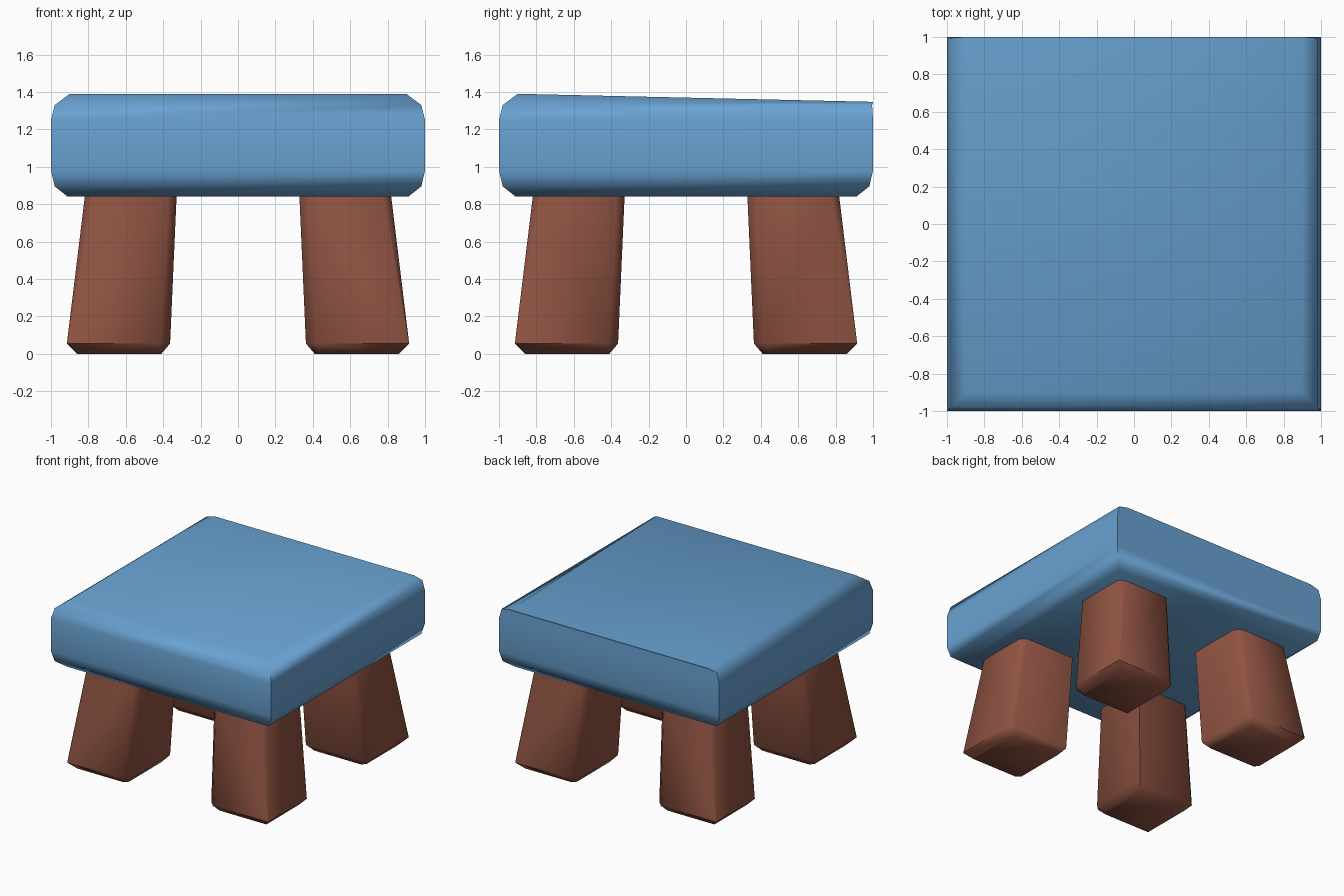
import bpy, bmesh, math

if "Cube" in bpy.data.objects:
    bpy.data.objects.remove(bpy.data.objects["Cube"])


def material(name, rgb):
    m = bpy.data.materials.new(name)
    m.diffuse_color = (*rgb, 1)
    m.use_nodes = True
    m.node_tree.nodes["Principled BSDF"].inputs["Base Color"].default_value = m.diffuse_color
    return m


def loft(name, rings, mat, angle):
    """Skin a stack of equal-length vertex rings and cap both ends."""
    bm = bmesh.new()
    loops = [[bm.verts.new(p) for p in ring] for ring in rings]
    n = len(loops[0])
    for a, b in zip(loops, loops[1:]):
        for i in range(n):
            j = (i + 1) % n
            bm.faces.new((a[i], a[j], b[j], b[i]))
    bm.faces.new(loops[0][::-1])
    bm.faces.new(loops[-1])
    bmesh.ops.remove_doubles(bm, verts=bm.verts, dist=0.0005)
    bmesh.ops.recalc_face_normals(bm, faces=bm.faces)
    me = bpy.data.meshes.new(name)
    bm.to_mesh(me)
    bm.free()
    me.materials.append(mat)
    ob = bpy.data.objects.new(name, me)
    bpy.context.collection.objects.link(ob)
    bpy.ops.object.select_all(action='DESELECT')
    bpy.context.view_layer.objects.active = ob
    ob.select_set(True)
    bpy.ops.object.shade_smooth_by_angle(angle=math.radians(angle))
    return ob


blue = material("cushion blue", (0.14, 0.36, 0.64))
brown = material("leg brown", (0.28, 0.088, 0.055))

# Seat: square cushion, rounded edges, top sloping down to a full-depth back edge
# (half width, back y, front z, back z)
levels = [(0.91, 0.91, 0.84, 0.84), (0.98, 0.98, 0.895, 0.895),
          (1.0, 1.0, 0.98, 0.98), (1.0, 1.0, 1.25, 1.25),
          (0.98, 0.995, 1.33, 1.33), (0.90, 1.0, 1.39, 1.347)]
seat = loft("seat", [[(-h, -h, zf), (h, -h, zf), (h, yb, zb), (-h, yb, zb)]
                     for h, yb, zf, zb in levels], blue, 60)


# Legs: tapered square posts with chamfered side corners
def leg_ring(i, o, c, k, z):
    # i, o: inner and outer reach; c: side chamfer; k: outer corner chamfer
    return [(i, i, z), (o - c, i, z), (o, i + c, z), (o, o - k, z),
            (o - k, o, z), (i + c, o, z), (i, o - c, z)]


legs = loft("legs", [leg_ring(0.41, 0.86, 0.03, 0.003, 0.0),
                     leg_ring(0.363, 0.915, 0.05, 0.005, 0.055),
                     leg_ring(0.328, 0.818, 0.045, 0.04, 0.85)], brown, 50)
mirror = legs.modifiers.new("four legs", 'MIRROR')
mirror.use_axis = (True, True, False)
mirror.use_mirror_merge = False
